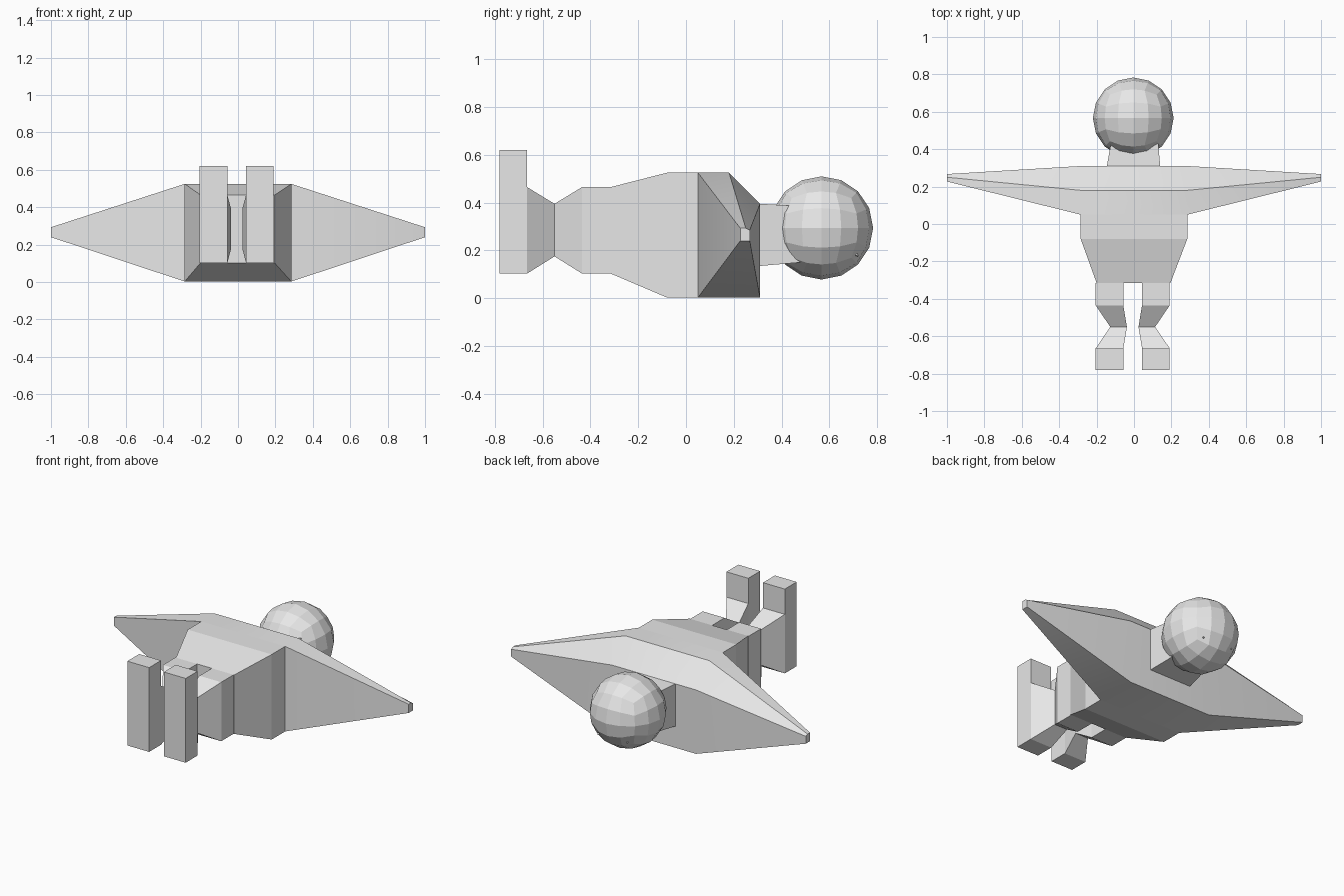
import bpy, bmesh, math
from mathutils import Vector, Matrix

if "Cube" in bpy.data.objects:
    bpy.data.objects.remove(bpy.data.objects["Cube"])

gray = bpy.data.materials.new("plain light gray")
gray.diffuse_color = (0.8, 0.8, 0.8, 1)
gray.use_nodes = True
gray.node_tree.nodes["Principled BSDF"].inputs["Base Color"].default_value = gray.diffuse_color


def finish(name, bm, smooth=None):
    bmesh.ops.recalc_face_normals(bm, faces=bm.faces)
    me = bpy.data.meshes.new(name)
    bm.to_mesh(me)
    bm.free()
    me.materials.append(gray)
    ob = bpy.data.objects.new(name, me)
    bpy.context.collection.objects.link(ob)
    if smooth:
        bpy.context.view_layer.objects.active = ob
        ob.select_set(True)
        bpy.ops.object.shade_smooth_by_angle(angle=math.radians(smooth))
        ob.select_set(False)
    return ob


def loft(name, rings, smooth=None):
    """Skin a list of equal-length rings and cap both ends."""
    bm = bmesh.new()
    vs = [[bm.verts.new(p) for p in r] for r in rings]
    n = len(rings[0])
    for a, b in zip(vs, vs[1:]):
        for i in range(n):
            j = (i + 1) % n
            bm.faces.new((a[i], a[j], b[j], b[i]))
    bm.faces.new(vs[0])
    bm.faces.new(vs[-1])
    return finish(name, bm, smooth)


def box_ring(y, x0, x1, z0, z1):
    return [(x0, y, z0), (x1, y, z0), (x1, y, z1), (x0, y, z1)]


# chest with outstretched tapering arms, lofted along x
root = [(0.05, 0.003), (0.31, 0.003), (0.31, 0.395), (0.18, 0.525), (0.05, 0.525)]
tip = [(0.227, 0.24), (0.267, 0.24), (0.267, 0.285), (0.25, 0.293), (0.227, 0.293)]
loft("chest_and_arms", [[(x, y, z) for y, z in prof] for x, prof in
                        ((-1, tip), (-0.285, root), (0.285, root), (1, tip))], 30)

# waist and hips narrowing toward the legs
loft("waist", [box_ring(0.05, -0.285, 0.285, 0.003, 0.525),
               box_ring(-0.08, -0.285, 0.285, 0.003, 0.525),
               box_ring(-0.315, -0.2, 0.195, 0.103, 0.465)])

# legs pinched at the knees, with upright block feet
for side, s in (("left", -1), ("right", 1)):
    def ring(y, a, b, z0, z1):
        return box_ring(y, s * a - 0.007, s * b - 0.007, z0, z1)
    loft(side + "_leg", [ring(-0.315, 0.05, 0.198, 0.103, 0.465),
                         ring(-0.435, 0.05, 0.198, 0.103, 0.465),
                         ring(-0.55, 0.031, 0.12, 0.175, 0.395),
                         ring(-0.665, 0.05, 0.198, 0.103, 0.465)])
    loft(side + "_foot", [ring(-0.665, 0.05, 0.198, 0.103, 0.62),
                          ring(-0.78, 0.05, 0.198, 0.103, 0.62)])

# neck
loft("neck", [box_ring(0.31, -0.145, 0.14, 0.135, 0.395),
              box_ring(0.48, -0.115, 0.125, 0.15, 0.385)])

# faceted round head made from a gridded cube
centre = Vector((-0.004, 0.567, 0.294))
bm = bmesh.new()
bmesh.ops.create_cube(bm, size=1)
bmesh.ops.subdivide_edges(bm, edges=bm.edges[:], cuts=3, use_grid_fill=True)
for v in bm.verts:
    d = Vector([math.tan(c * math.pi / 2) for c in v.co]).normalized()
    v.co = centre + d * 0.216
finish("head", bm)

# tiny pointed eyes
for side, s in (("left", -1), ("right", 1)):
    d = Vector((s * 0.1, 0.15, -0.115)).normalized()
    bm = bmesh.new()
    bmesh.ops.create_cone(bm, cap_ends=True, segments=4, radius1=0.012, radius2=0.002, depth=0.02)
    rot = d.to_track_quat('Z', 'Y').to_matrix().to_4x4()
    bm.transform(Matrix.Translation(centre + d * 0.208) @ rot)
    finish(side + "_eye", bm)
